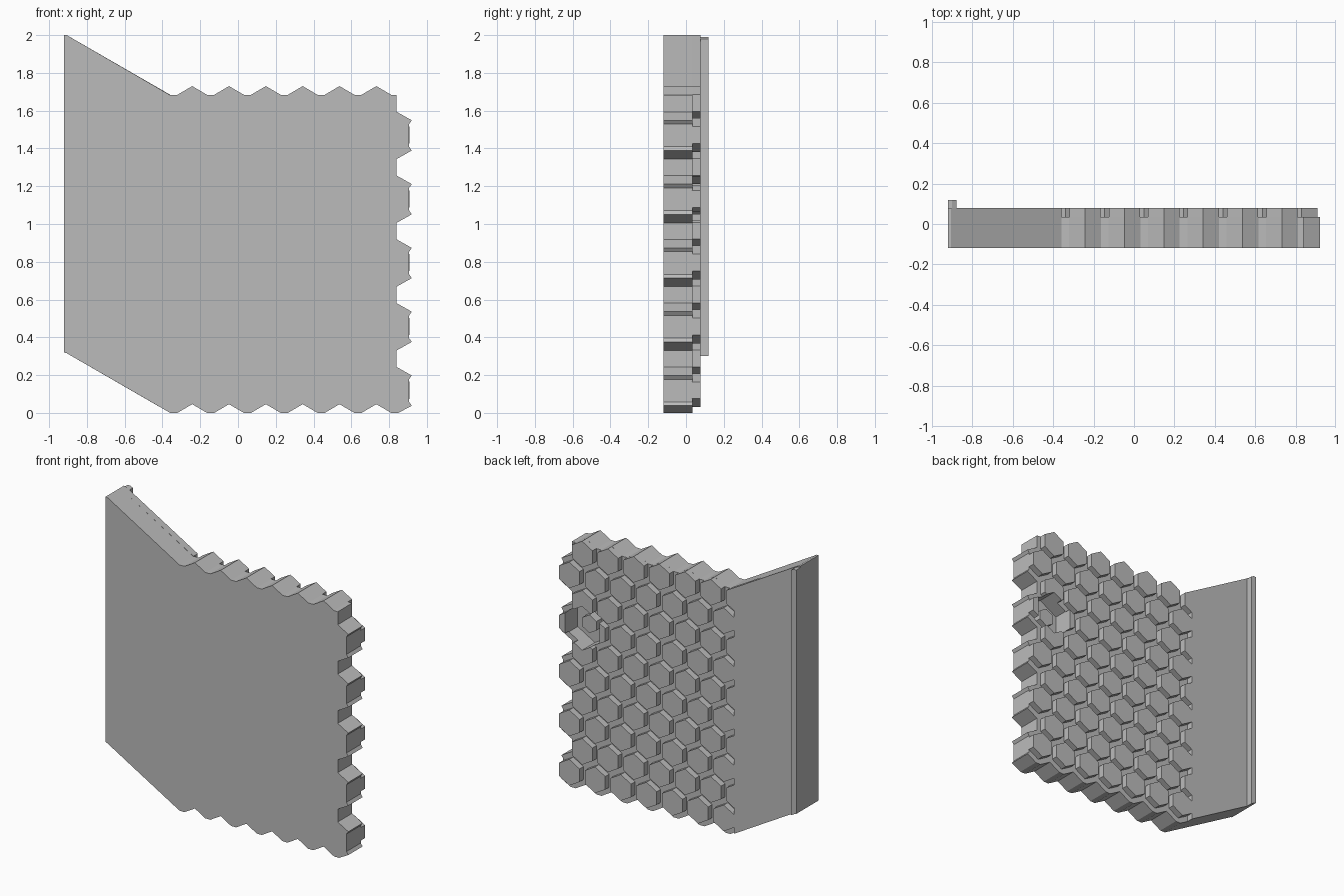
import bpy, bmesh
from math import cos, sin, pi, sqrt

cube = bpy.data.objects.get("Cube")
if cube:
    bpy.data.objects.remove(cube, do_unlink=True)

grey = bpy.data.materials.new("plain_grey")
grey.use_nodes = True
grey.diffuse_color = (0.5, 0.5, 0.5, 1)
grey.node_tree.nodes["Principled BSDF"].inputs["Base Color"].default_value = (0.5, 0.5, 0.5, 1)

PITCH = 0.195
ROW = PITCH * sqrt(3) / 2
X0, Z0 = -0.34, 0.12
TILE_R = 0.0895
FRONT, GROOVE, BACK, LIP = -0.12, 0.035, 0.078, 0.12
SLOPE = 1 / sqrt(3)
LEFT, EDGE = -0.92, -0.36


def prisms(name, outlines, y0, y1):
    """Extrude each x-z outline from y0 to y1 into one object."""
    bm = bmesh.new()
    for pts in outlines:
        near = [bm.verts.new((x, y0, z)) for x, z in pts]
        far = [bm.verts.new((x, y1, z)) for x, z in pts]
        bm.faces.new(near)
        bm.faces.new(far[::-1])
        for i in range(len(pts)):
            j = (i + 1) % len(pts)
            bm.faces.new((near[j], near[i], far[i], far[j]))
    bmesh.ops.recalc_face_normals(bm, faces=bm.faces)
    mesh = bpy.data.meshes.new(name)
    bm.to_mesh(mesh)
    bm.free()
    mesh.materials.append(grey)
    obj = bpy.data.objects.new(name, mesh)
    bpy.context.collection.objects.link(obj)
    return obj


def hexagon(x, z, r):
    return [(x + r * sin(i * pi / 3), z + r * cos(i * pi / 3)) for i in range(6)]


# Slab outline, counter-clockwise from the lower left
outline = [(LEFT, 0.32), (-0.907, 0.316)]
for k in range(7):
    x = X0 + k * PITCH
    outline += [(x - 0.019, 0), (x + 0.019, 0)]
    if k < 6:
        outline.append((x + PITCH / 2, 0.046))
for row in range(5):
    z = 0.118 + row * 2 * ROW
    if row:
        outline.append((0.84, z - 0.125))
    outline += [(0.92, z - 0.08), (0.906, z - 0.06),
                (0.906, z + 0.06), (0.92, z + 0.08), (0.84, z + 0.125)]
outline.append((0.84, 1.683))
for k in reversed(range(6)):
    x = X0 + (k + 0.5) * PITCH
    outline += [(x + 0.0785, 1.684), (x, 1.73), (x - 0.0785, 1.684)]
outline += [(EDGE, 1.683), (-0.907, 2.0), (LEFT, 2.0)]
slab = prisms("slab", [outline], FRONT, GROOVE)

# Raised hexagonal tiles in staggered rows
centres = [(X0 + (k + 0.5 * (row % 2)) * PITCH, Z0 + row * ROW)
           for row in range(10) for k in range(7 - row % 2)]
tiles = prisms("hex_tiles", [hexagon(x, z, TILE_R) for x, z in centres],
               GROOVE - 0.004, BACK)

# Smooth side panel whose edge follows the neighbouring tiles
inner = X0 - TILE_R * sqrt(3) / 2
panel = [(LEFT, 0.32), (-0.907, 0.316), (inner, (EDGE - inner) * SLOPE)]
for row in range(1, 10, 2):
    z = Z0 + row * ROW
    panel += [(inner, z - 0.078), (EDGE, z - 0.045), (EDGE, z + 0.045)]
    if row < 9:
        panel.append((inner, z + 0.078))
panel += [(-0.907, 2.0), (LEFT, 2.0)]
prisms("side_panel", [panel], GROOVE - 0.004, BACK)

# Narrow lip along the outer edge
prisms("edge_lip", [[(LEFT, 0.32), (-0.907, 0.316), (-0.88, 0.3),
                     (-0.88, 1.98), (-0.9, 1.99), (LEFT, 1.99)]], BACK - 0.004, LIP)

# Hexagonal pocket with a small central boss
px, pz = X0 + 5.5 * PITCH, Z0 + 6 * ROW
cutter = prisms("pocket_cutter", [hexagon(px, pz, 0.15)], -0.06, 0.2)
cutter.hide_render = True
cutter.hide_viewport = True
for obj in (slab, tiles):
    cut = obj.modifiers.new("pocket", "BOOLEAN")
    cut.operation = "DIFFERENCE"
    cut.solver = "EXACT"
    cut.object = cutter
prisms("pocket_boss", [hexagon(px, pz, 0.062)], -0.064, 0.0)
